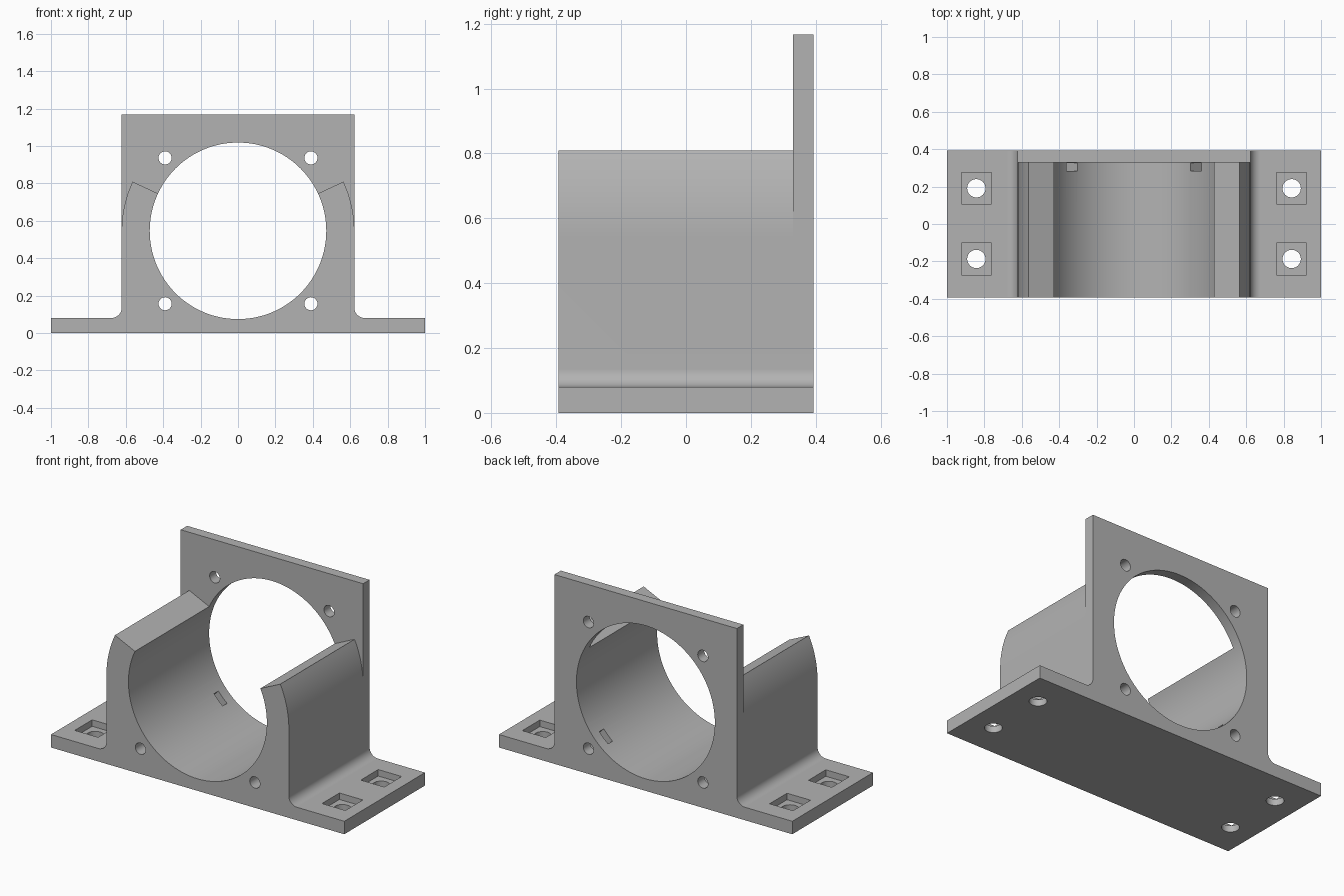
import bpy, bmesh, math
from mathutils import Matrix, Vector

if "Cube" in bpy.data.objects:
    bpy.data.objects.remove(bpy.data.objects["Cube"])

# Main dimensions
HALF_DEPTH = 0.393
WALL = 0.622          # half width of the cradle, also its outer radius
BASE = 0.08           # flange thickness
FILLET = 0.055
BORE_Z, BORE_R = 0.546, 0.472
PLATE_FRONT, PLATE_TOP = 0.33, 1.167
BOLT = 0.39           # bolt offset from the bore axis

grey = bpy.data.materials.new("mid grey")
grey.use_nodes = True
colour = (0.45, 0.45, 0.45, 1)
grey.diffuse_color = colour
grey.node_tree.nodes["Principled BSDF"].inputs["Base Color"].default_value = colour


def finish(name, bm):
    bmesh.ops.recalc_face_normals(bm, faces=bm.faces)
    mesh = bpy.data.meshes.new(name)
    bm.to_mesh(mesh)
    bm.free()
    mesh.materials.append(grey)
    obj = bpy.data.objects.new(name, mesh)
    bpy.context.collection.objects.link(obj)
    return obj


def extrude_profile(name, points, y0, y1):
    bm = bmesh.new()
    face = bm.faces.new([bm.verts.new((x, y0, z)) for x, z in points])
    moved = bmesh.ops.extrude_face_region(bm, geom=[face])["geom"]
    verts = [v for v in moved if isinstance(v, bmesh.types.BMVert)]
    bmesh.ops.translate(bm, verts=verts, vec=(0, y1 - y0, 0))
    return finish(name, bm)


def box(name, centre, size, turn=0):
    bm = bmesh.new()
    place = (Matrix.Translation(centre) @ Matrix.Rotation(turn, 4, "Y")
             @ Matrix.Diagonal((*size, 1)))
    bmesh.ops.create_cube(bm, size=1, matrix=place)
    return finish(name, bm)


def cylinder(name, centre, radius, length, axis="Z", sides=32):
    bm = bmesh.new()
    place = Matrix.Translation(centre)
    if axis == "Y":
        place = place @ Matrix.Rotation(math.pi / 2, 4, "X")
    bmesh.ops.create_cone(bm, cap_ends=True, segments=sides, radius1=radius,
                          radius2=radius, depth=length, matrix=place)
    return finish(name, bm)


def combine(target, tool, operation):
    mod = target.modifiers.new("combine", "BOOLEAN")
    mod.operation, mod.object, mod.solver = operation, tool, "EXACT"
    bpy.context.view_layer.objects.active = target
    bpy.ops.object.modifier_apply(modifier=mod.name)
    bpy.data.objects.remove(tool)


def arc(cx, cz, radius, start, end, steps):
    angles = [math.radians(start + (end - start) * i / steps) for i in range(steps + 1)]
    return [(cx + radius * math.cos(a), cz + radius * math.sin(a)) for a in angles]


# Cradle: flange, fillet, wall and curved lip, mirrored to both sides
half = [(1, 0), (1, BASE)]
half += arc(WALL + FILLET, BASE + FILLET, FILLET, 270, 180, 10)
half += arc(0, BORE_Z, WALL, 0, 25, 12)
half += arc(0, BORE_Z, 0.4, 25, 25, 1)[:1]
outline = half + [(-x, z) for x, z in reversed(half)]
bracket = extrude_profile("mounting_bracket", outline, -HALF_DEPTH, HALF_DEPTH)

# Back plate
plate = box("back_plate", (0, (PLATE_FRONT + HALF_DEPTH) / 2, (0.3 + PLATE_TOP) / 2),
            (2 * WALL, HALF_DEPTH - PLATE_FRONT, PLATE_TOP - 0.3))
combine(bracket, plate, "UNION")

# Main bore
combine(bracket, cylinder("bore", (0, 0, BORE_Z), BORE_R, 2, "Y", 128), "DIFFERENCE")

for side in (-1, 1):
    # Bolt holes along the bore, with nut slots on the lower pair
    for level in (-1, 1):
        hole = cylinder("bolt_hole", (side * BOLT, 0, BORE_Z + level * BOLT), 0.035, 2, "Y")
        combine(bracket, hole, "DIFFERENCE")
    outward = Vector((side, 0, -1)).normalized()
    slot = box("nut_slot", outward * 0.515 + Vector((0, 0.305, BORE_Z)),
               (0.16, 0.043, 0.084), side * math.pi / 4)
    combine(bracket, slot, "DIFFERENCE")
    # Flange screw holes with square nut pockets
    for y in (-0.187, 0.191):
        pocket = box("nut_pocket", (side * 0.843, y, BASE), (0.16, 0.17, 0.08))
        combine(bracket, pocket, "DIFFERENCE")
        combine(bracket, cylinder("screw_hole", (side * 0.843, y, 0), 0.049, 0.4), "DIFFERENCE")

# Smooth curved surfaces, crisp edges
bpy.ops.object.select_all(action="DESELECT")
bracket.select_set(True)
bpy.context.view_layer.objects.active = bracket
bpy.ops.object.shade_smooth_by_angle(angle=math.radians(25))
weighted = bracket.modifiers.new("weighted normals", "WEIGHTED_NORMAL")
weighted.keep_sharp = True
